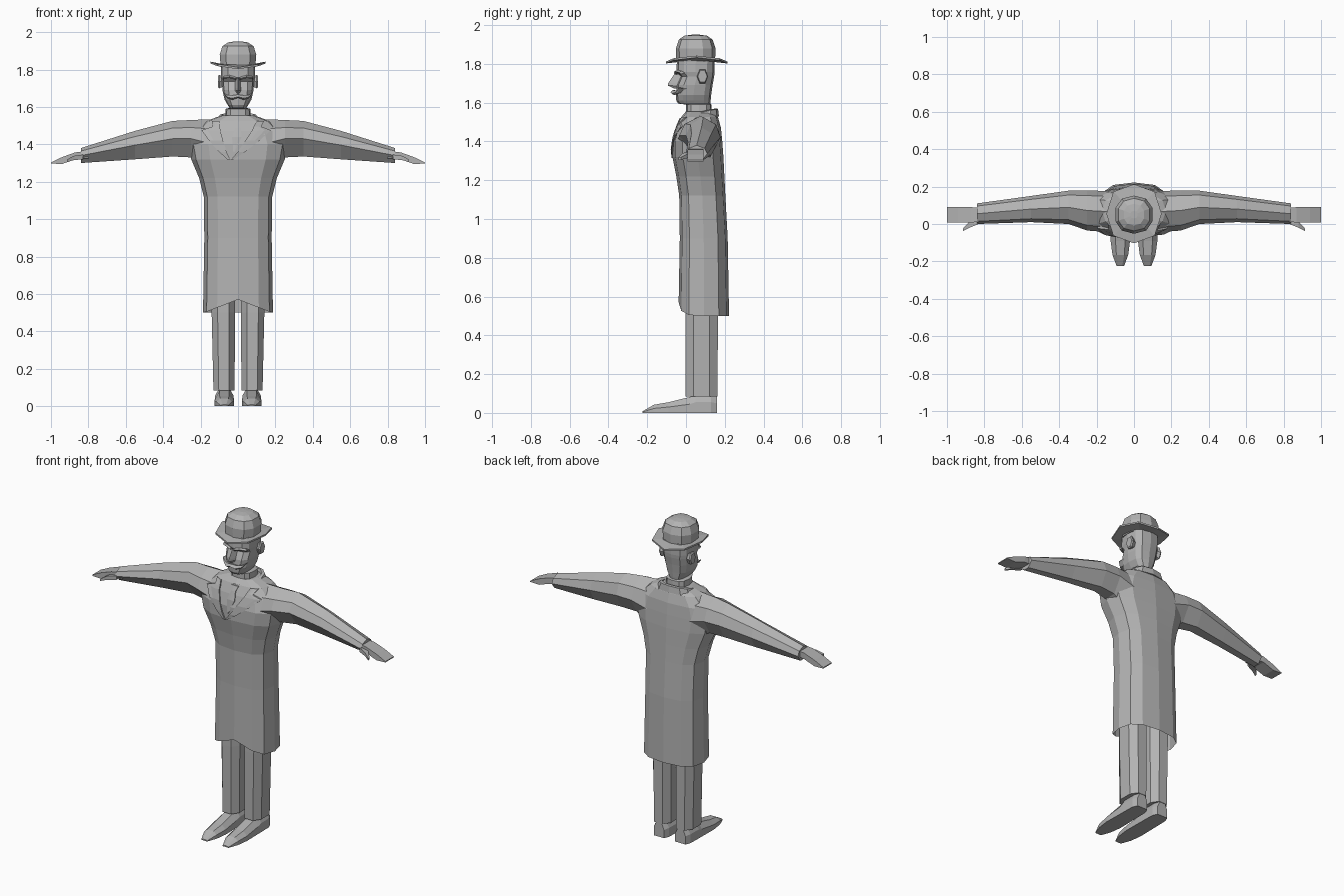
import bpy, bmesh, math
from mathutils import Vector
from mathutils.bvhtree import BVHTree

if "Cube" in bpy.data.objects:
    bpy.data.objects.remove(bpy.data.objects["Cube"])

grey = bpy.data.materials.new("plain grey")
grey.diffuse_color = (0.45, 0.45, 0.45, 1)
grey.use_nodes = True
grey.node_tree.nodes["Principled BSDF"].inputs["Base Color"].default_value = grey.diffuse_color


def finish(name, bm):
    bmesh.ops.recalc_face_normals(bm, faces=bm.faces)
    me = bpy.data.meshes.new(name)
    bm.to_mesh(me)
    bm.free()
    me.materials.append(grey)
    ob = bpy.data.objects.new(name, me)
    bpy.context.collection.objects.link(ob)
    return ob


def loft(name, rings, start=True, end=True):
    """Skin closed rings of equal point count, with optional end caps."""
    bm = bmesh.new()
    rows = [[bm.verts.new(p) for p in r] for r in rings]
    for a, b in zip(rows, rows[1:]):
        for i in range(len(a)):
            j = (i + 1) % len(a)
            bm.faces.new((a[i], a[j], b[j], b[i]))
    if start:
        bm.faces.new(rows[0])
    if end:
        bm.faces.new(rows[-1])
    return finish(name, bm)


def oval(z, hw, y0, y1, n=12, cx=0, power=0.75, turn=0.0):
    """Rounded-square ring in a level plane, between depths y0 and y1."""
    pts = []
    for i in range(n):
        a = 2 * math.pi * (i + turn) / n
        c, s = math.cos(a), math.sin(a)
        pts.append(Vector((cx + hw * math.copysign(abs(c) ** power, c),
                           (y0 + y1) / 2 + (y1 - y0) / 2 * math.copysign(abs(s) ** power, s), z)))
    return pts


def flip(rings, s):
    return [[Vector((s * p[0], p[1], p[2])) for p in r] for r in rings]


# Coat body, open at the hem, which rises at the front centre
hem = oval(0.5, 0.187, -0.038, 0.222)
for p in hem:
    if p.y < 0.09:
        p.z += 0.07 * max(0, 1 - abs(p.x) / 0.18)
body = [oval(z, w, a, b) for z, w, a, b in (
    (0.90, 0.180, -0.032, 0.215), (1.12, 0.183, -0.035, 0.203), (1.22, 0.208, -0.05, 0.198),
    (1.32, 0.250, -0.07, 0.193), (1.40, 0.265, -0.07, 0.187), (1.47, 0.235, -0.05, 0.18),
    (1.525, 0.17, -0.025, 0.165), (1.555, 0.085, 0.0, 0.14))]
coat = loft("coat_body", [hem] + body, start=False)

# Sleeves: seven-sided section, with the underside sloping up to the front
SECTION = ((0, .5), (.13, .8), (.5, 1), (.87, .8), (1, .45), (.75, 0), (.4, 0))
SLEEVE = ((.12, -.045, .175, 1.26, 1.535), (.25, -.035, .18, 1.33, 1.53),
          (.35, .0, .178, 1.335, 1.525), (.55, .01, .15, 1.32, 1.472), (.84, .0, .11, 1.30, 1.38))
for side, s in (("right", 1), ("left", -1)):
    rings = [[(x, y0 + u * (y1 - y0), z0 + v * (z1 - z0)) for u, v in SECTION]
             for x, y0, y1, z0, z1 in SLEEVE]
    loft(side + "_sleeve", flip(rings, s))

    # Flat hand and thumb
    def slab(x, y0, y1, z0, z1):
        return [(x, y0, z0), (x, y1, z0), (x, y1, z1), (x, y0, z1)]
    loft(side + "_hand", flip([slab(.80, .015, .085, 1.325, 1.365), slab(.87, .008, .09, 1.32, 1.357),
                               slab(.94, .008, .09, 1.295, 1.332), slab(1.0, .008, .09, 1.297, 1.303)], s))
    loft(side + "_thumb", flip([slab(.83, .0, .03, 1.32, 1.345), slab(.88, -.02, .012, 1.315, 1.338),
                                slab(.915, -.038, -.025, 1.305, 1.318)], s))

    # Trouser leg
    leg = [oval(z, w, a, b, 8, cx, 0.8, 0.5) for z, w, a, b, cx in (
        (.085, .06, -.008, .168, .075), (.5, .067, -.008, .17, .078), (.75, .067, 0, .168, .08))]
    loft(side + "_trouser_leg", flip(leg, s))

    # Shoe: cross-sections from toe to heel (y, half width, top height)
    shoe = []
    for y, w, h in ((-.225, .02, .008), (-.165, .042, .042), (-.09, .052, .055),
                    (.02, .05, .082), (.05, .05, .1), (.13, .048, .1), (.16, .035, .09)):
        shoe.append([(.073 - w, y, 0), (.073 + w, y, 0), (.073 + w, y, h * .55),
                     (.073 + w * .5, y, h), (.073 - w * .5, y, h), (.073 - w, y, h * .55)])
    loft(side + "_shoe", flip(shoe, s))

    # Ear: tapered six-sided disc
    ear = [[(x, .085 + r * .8 * math.cos(k * math.pi / 3), 1.735 + r * 1.15 * math.sin(k * math.pi / 3))
            for k in range(6)] for x, r in ((.075, .025), (.1, .036), (.108, .03))]
    loft(side + "_ear", flip(ear, s))

    # Half moustache, thick at the centre with a raised tip
    tache = [[(x, y, z - h), (x, y - d, z - h * .3), (x, y, z + h), (x, y + .04, z)]
             for x, y, z, h, d in ((0, -.068, 1.657, .009, .012), (.03, -.062, 1.65, .012, .012),
                                   (.058, -.045, 1.655, .008, .008), (.078, -.035, 1.675, .002, .003))]
    loft(side + "_moustache", flip(tache, s))

    # Eyebrow ridge
    brow = [[(x, y, z - .008), (x, y - .01, z), (x, y, z + .008), (x, y + .03, z)]
            for x, y, z in ((.012, -.052, 1.752), (.045, -.048, 1.762), (.078, -.025, 1.755))]
    loft(side + "_eyebrow", flip(brow, s))

# Neck and head
head = [oval(z, w, a, b, 12, 0, .72) for z, w, a, b in (
    (1.50, .072, .0, .135), (1.59, .066, .0, .132), (1.595, .045, -.04, .125), (1.61, .055, -.05, .127),
    (1.64, .072, -.052, .13), (1.69, .083, -.048, .137), (1.735, .086, -.028, .145),
    (1.757, .09, -.05, .148), (1.83, .09, -.046, .148))]
loft("head", head)

# Nose: triangular section widening down to the tip
nose = [[(-w, -.025, z), (0, y, z + dz), (w, -.025, z)] for z, w, y, dz in (
    (1.755, .012, -.055, 0), (1.70, .02, -.092, 0), (1.685, .022, -.094, .003), (1.672, .016, -.06, 0))]
loft("nose", nose)

# Hat: domed crown and a brim curling up at the sides
loft("hat_crown", [oval(z, r, .05 - q, .05 + q, 10, 0, .85, .5) for z, r, q in (
    (1.81, .096, .1), (1.88, .102, .102), (1.925, .087, .087), (1.945, .055, .058), (1.95, .02, .02))])
brim = []
for z, w, d in ((1.812, .08, .09), (1.802, .148, .158), (1.812, .148, .158), (1.826, .09, .098)):
    ring = oval(z, w, .055 - d, .055 + d, 8, 0, .85)
    for p in ring:
        p.z += .03 * (abs(p.x) / .148) ** 2 if w > .1 else 0
    brim.append(ring)
loft("hat_brim", brim)

# Collar: upright band, higher at the back
collar = []
for z, w, a, b in ((1.505, .125, -.04, .17), (1.545, .105, -.025, .165),
                   (1.55, .09, -.01, .15), (1.52, .075, -.0, .14)):
    ring = oval(z, w, a, b, 12)
    for p in ring:
        p.z += .22 * (p.y - .06)
    collar.append(ring)
loft("collar", collar)

# Lapels and tie: thin strips laid on the chest
bm = bmesh.new()
for ob in [o for o in bpy.data.objects if "sleeve" in o.name or o is coat]:
    bm.from_mesh(ob.data)
chest = BVHTree.FromBMesh(bm)
bm.free()


def strip(name, rows, lift):
    """Rows of (z, inner x, outer x) projected back onto the chest."""
    rings = []
    for z, a, b in rows:
        front, back = [], []
        for k in range(4):
            x = a + (b - a) * k / 3
            hit = chest.ray_cast(Vector((x, -1, z)), Vector((0, 1, 0)))[0]
            y = hit.y if hit else 0
            front.append((x, y - lift, z))
            back.append((x, y + .01, z))
        rings.append(front + back[::-1])
    loft(name, rings)


LAPEL = ((1.315, .0, .012), (1.36, .03, .07), (1.42, .06, .135), (1.475, .085, .185),
         (1.495, .09, .13), (1.525, .1, .14))
strip("right_lapel", [(z, a - .04 * (1.525 - z) / .21, b - .04 * (1.525 - z) / .21)
                      for z, a, b in LAPEL], .009)
strip("left_lapel", [(z, -a - .04 * (1.525 - z) / .21, -b - .04 * (1.525 - z) / .21)
                     for z, a, b in LAPEL], .009)
strip("tie", ((1.36, -.025, -.015), (1.44, -.032, .02), (1.49, -.014, .014), (1.52, -.024, .024)), .006)
